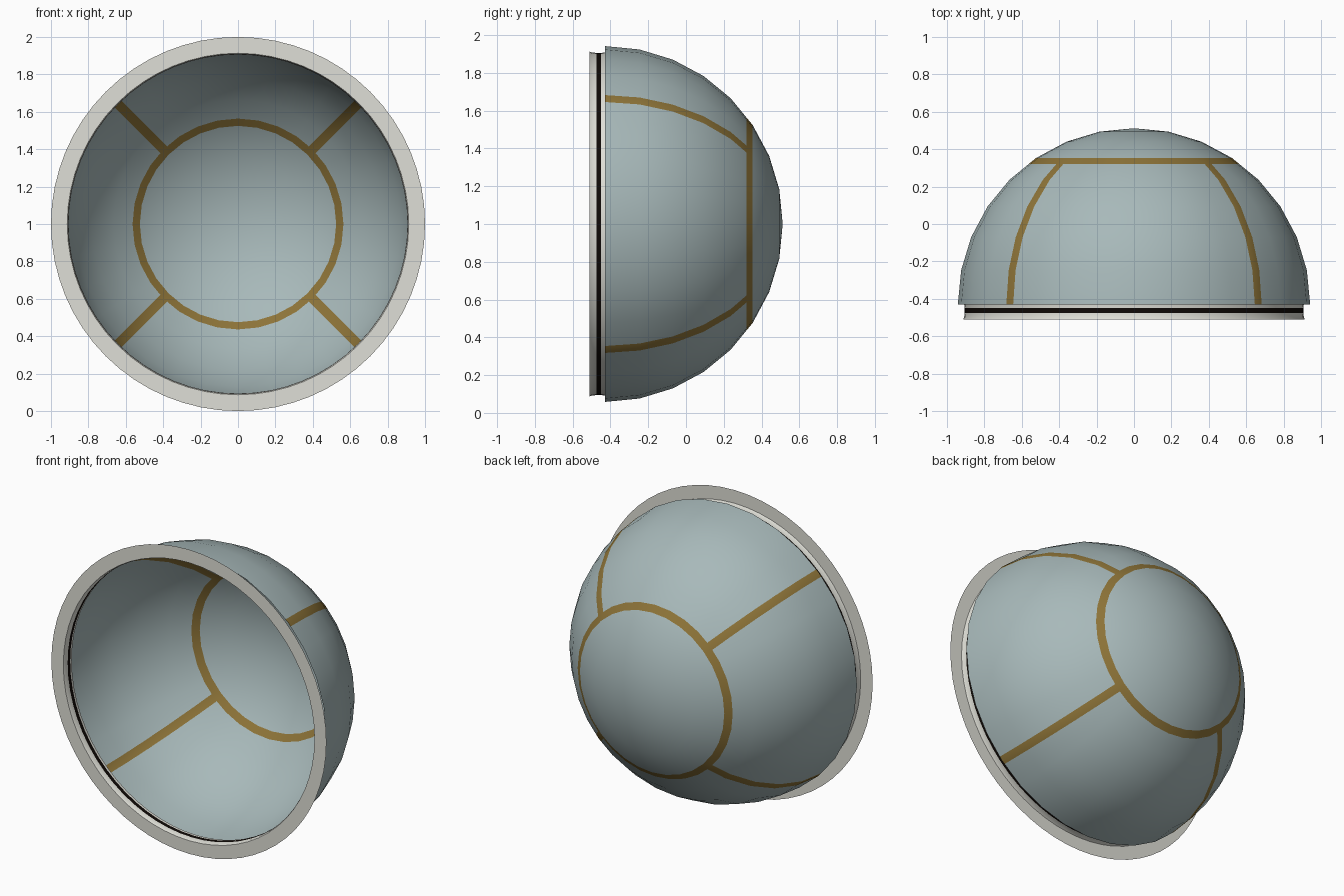
import bpy, bmesh
from math import sin, cos, pi
from mathutils import Vector, Matrix

cube = bpy.data.objects.get("Cube")
if cube:
    bpy.data.objects.remove(cube)

RADIUS = 0.942
DOME_Y = -0.43
HOOP_FRONT, HOOP_BACK = 0.32, 0.352
HALF_BAR = 0.026


def material(name, rgb):
    m = bpy.data.materials.new(name)
    m.use_nodes = True
    colour = (*rgb, 1)
    m.diffuse_color = colour
    m.node_tree.nodes["Principled BSDF"].inputs["Base Color"].default_value = colour
    return m


glass = material("blue grey glass", (0.39, 0.485, 0.49))
brass = material("dark brass", (0.27, 0.175, 0.04))
pale = material("pale grey", (0.74, 0.74, 0.68))
black = material("black seal", (0.005, 0.003, 0.002))


def lathe(profile, segments):
    """Spin (radius, y) points around the y axis."""
    bm = bmesh.new()
    verts = [bm.verts.new((r, y, 0)) for r, y in profile]
    edges = [bm.edges.new(pair) for pair in zip(verts, verts[1:])]
    bmesh.ops.spin(bm, geom=verts + edges, cent=(0, 0, 0), axis=(0, 1, 0),
                   angle=2 * pi, steps=segments, use_merge=True)
    bmesh.ops.remove_doubles(bm, verts=bm.verts, dist=0.0005)
    bmesh.ops.recalc_face_normals(bm, faces=bm.faces)
    return bm


def finish(bm, name, mats):
    mesh = bpy.data.meshes.new(name)
    bm.to_mesh(mesh)
    bm.free()
    for m in mats:
        mesh.materials.append(m)
    obj = bpy.data.objects.new(name, mesh)
    obj.location.z = 1
    bpy.context.collection.objects.link(obj)
    bpy.ops.object.select_all(action="DESELECT")
    obj.select_set(True)
    bpy.context.view_layer.objects.active = obj
    bpy.ops.object.shade_smooth_by_angle(angle=pi / 6)


def cut(bm, point, normal, faces):
    geom = set(faces)
    for f in faces:
        geom.update(f.edges)
        geom.update(f.verts)
    bmesh.ops.bisect_plane(bm, geom=list(geom), dist=0.0001,
                           plane_co=point, plane_no=normal)


# Glass dome
rings = 8
arc = [(RADIUS * cos(i * pi / 2 / rings), DOME_Y + RADIUS * sin(i * pi / 2 / rings))
       for i in range(rings + 1)]
dome = lathe(arc, 32)

# Brass hoop and four diagonal bars, cut into the dome
for y in (HOOP_FRONT, HOOP_BACK):
    cut(dome, (0, y, 0), (0, 1, 0), dome.faces[:])
diagonals = [Vector((1, 0, s)).normalized() for s in (1, -1)]
for d in diagonals:
    for side in (-HALF_BAR, HALF_BAR):
        skirt = [f for f in dome.faces if f.calc_center_median().y < HOOP_FRONT]
        cut(dome, d * side, d, skirt)
for f in dome.faces:
    c = f.calc_center_median()
    in_hoop = HOOP_FRONT < c.y < HOOP_BACK
    in_bar = c.y < HOOP_FRONT and any(abs(c.dot(d)) < HALF_BAR for d in diagonals)
    f.material_index = int(in_hoop or in_bar)
finish(dome, "glass_dome", [glass, brass])

# Mounting flange with collar and black seal band
SEAL_FRONT, SEAL_BACK = -0.475, -0.449
rim = lathe([(1.0, -0.51), (0.913, -0.51), (0.908, -0.498), (0.906, SEAL_FRONT),
             (0.906, SEAL_BACK), (0.908, DOME_Y)], 64)
for f in rim.faces:
    f.material_index = int(SEAL_FRONT < f.calc_center_median().y < SEAL_BACK)
finish(rim, "mounting_rim", [pale, black])
